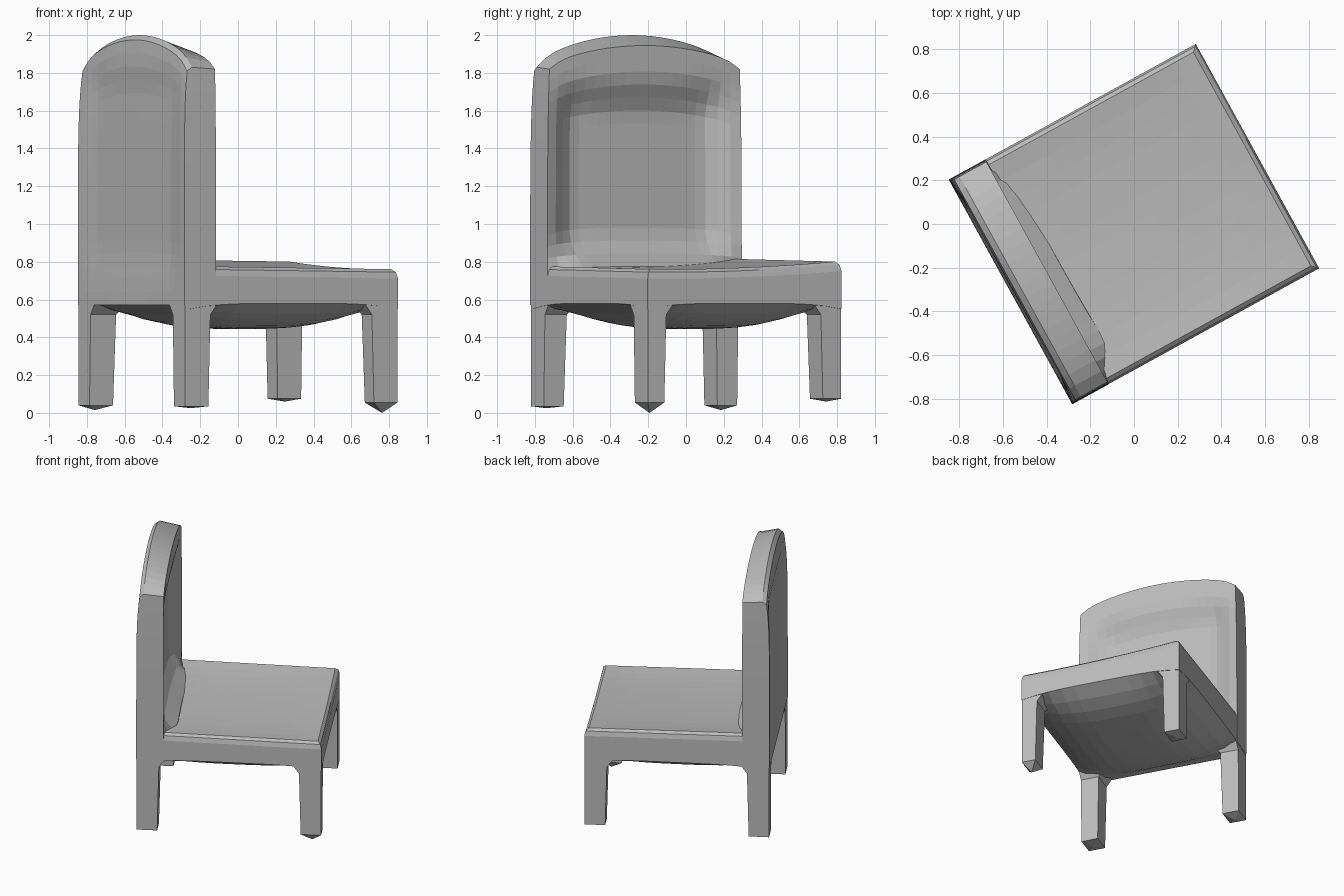
import bpy, bmesh, math

cube = bpy.data.objects.get("Cube")
if cube:
    bpy.data.objects.remove(cube, do_unlink=True)

TURN = math.radians(28.8)    # whole chair is turned about z
HU, HV = 0.645, 0.587        # half depth, half width

grey = bpy.data.materials.new("plain grey")
grey.use_nodes = True
grey.diffuse_color = (0.5, 0.5, 0.5, 1)
grey.node_tree.nodes["Principled BSDF"].inputs["Base Color"].default_value = (0.5, 0.5, 0.5, 1)


def finish(name, bm):
    bmesh.ops.recalc_face_normals(bm, faces=bm.faces)
    mesh = bpy.data.meshes.new(name)
    bm.to_mesh(mesh)
    bm.free()
    mesh.materials.append(grey)
    obj = bpy.data.objects.new(name, mesh)
    obj.rotation_euler.z = TURN
    bpy.context.collection.objects.link(obj)


def smoothstep(low, high, x):
    f = min(max((x - low) / (high - low), 0), 1)
    return f * f * (3 - 2 * f)


def slab(name, n, m, layers):
    """Closed slab lofted through a stack of surfaces: the first and last are
    full grids, the ones between only carry the rim. Parameters run from
    -1 to 1 and from 0 to 1."""
    bm = bmesh.new()
    rim = ([(i, 0) for i in range(n)] + [(n, j) for j in range(m)]
           + [(i, m) for i in range(n, 0, -1)] + [(0, j) for j in range(m, 0, -1)])
    loops = []
    for k, surface in enumerate(layers):
        full = k in (0, len(layers) - 1)
        cells = [(i, j) for i in range(n + 1) for j in range(m + 1)] if full else rim
        grid = {c: bm.verts.new(surface(2 * c[0] / n - 1, c[1] / m)) for c in cells}
        loops.append([grid[c] for c in rim])
        if full:
            for i in range(n):
                for j in range(m):
                    bm.faces.new((grid[i, j], grid[i + 1, j],
                                  grid[i + 1, j + 1], grid[i, j + 1]))
    for a, b in zip(loops, loops[1:]):
        for i in range(len(rim)):
            k = (i + 1) % len(rim)
            bm.faces.new((a[i], a[k], b[k], b[i]))
    finish(name, bm)


# Seat: tilted, slightly hollowed top, rounded edge, belly-shaped underside
SEAT_BACK = -0.62


def seat_layer(inset, height):
    def surface(s, t):
        u = SEAT_BACK + t * (HU - inset - SEAT_BACK)
        return (u, s * (HV - 0.001 - inset), height(s, 2 * t - 1))
    return surface


def seat_rim(s, w):
    return 0.777 + 0.02 * s + 0.012 * s * s - 0.008 * w


def seat_top(s, w):
    return seat_rim(s, w) - 0.012 * (1 - s ** 4) * (1 - w ** 4)


def seat_under(s, w):
    belly = (1 - abs(s) ** 3) * (1 - abs(w) ** 3)
    return 0.58 - 0.136 * belly - 0.03 * (s * w) ** 4


slab("seat", 12, 12, [
    seat_layer(0.028, seat_top),
    seat_layer(0.009, lambda s, w: seat_rim(s, w) - 0.016),
    seat_layer(0.0, lambda s, w: seat_rim(s, w) - 0.05),
    seat_layer(0.0, seat_under)])


# Backrest: arched top, framed hollow front that sweeps into the seat,
# shallower hollow behind
def arch(s):
    return 1 - 0.75 * s ** 2 - 0.25 * s ** 10


def back_width(s, t):
    return s * (HV - 0.012 * t ** 4)


def inside(s):
    return smoothstep(0, 0.36, 1 - abs(s))


def back_rear(s, t):
    z = 0.57 + t * (1.24 + 0.165 * arch(s))
    hollow = 0.02 * inside(s) * (1 - smoothstep(1.68, 1.88, z)) * smoothstep(0.6, 0.9, z)
    return (-HU + hollow + 0.022 * t ** 8, back_width(s, t), z)


def back_crest(s, t):
    return (-HU + 0.05, back_width(s, t), 0.57 + t * (1.26 + 0.17 * arch(s)))


def back_front(s, t):
    z = 0.57 + t * (1.25 + 0.125 * arch(s))
    dish = 0.085 * inside(s) * (1 - smoothstep(1.56, 1.8, z))
    low = min(max((0.97 - z) / 0.2, 0), 1)
    sweep = 0.165 * low ** 2 * inside(s)
    return (-0.455 - dish + sweep, back_width(s, t), z)


slab("backrest", 20, 20, [back_front, back_crest, back_rear])


# Legs: slightly tapered, flaring into the seat, with shallow pointed feet
def leg(name, su, sv, width, foot, tip):
    bm = bmesh.new()
    rings = []
    for z, grow in ((foot, 0), (0.52, 0.012), (0.61, 0.08)):
        a, b = 0.142 + grow, width + grow
        u, v = su * (HU - 0.003), sv * (HV - 0.003)
        rings.append([bm.verts.new(p) for p in (
            (u, v, z), (u - su * a, v, z), (u - su * a, v - sv * b, z), (u, v - sv * b, z))])
    point = bm.verts.new((su * (HU - 0.07), sv * (HV - width / 2), tip))
    for i in range(4):
        k = (i + 1) % 4
        bm.faces.new((rings[0][i], rings[0][k], point))
        for low, high in zip(rings, rings[1:]):
            bm.faces.new((low[i], low[k], high[k], high[i]))
    bm.faces.new(rings[-1])
    finish(name, bm)


leg("back_left_leg", -1, 1, 0.12, 0.04, 0.015)
leg("back_right_leg", -1, -1, 0.12, 0.035, 0.025)
leg("front_right_leg", 1, -1, 0.1, 0.055, 0.0)
leg("front_left_leg", 1, 1, 0.11, 0.075, 0.06)
